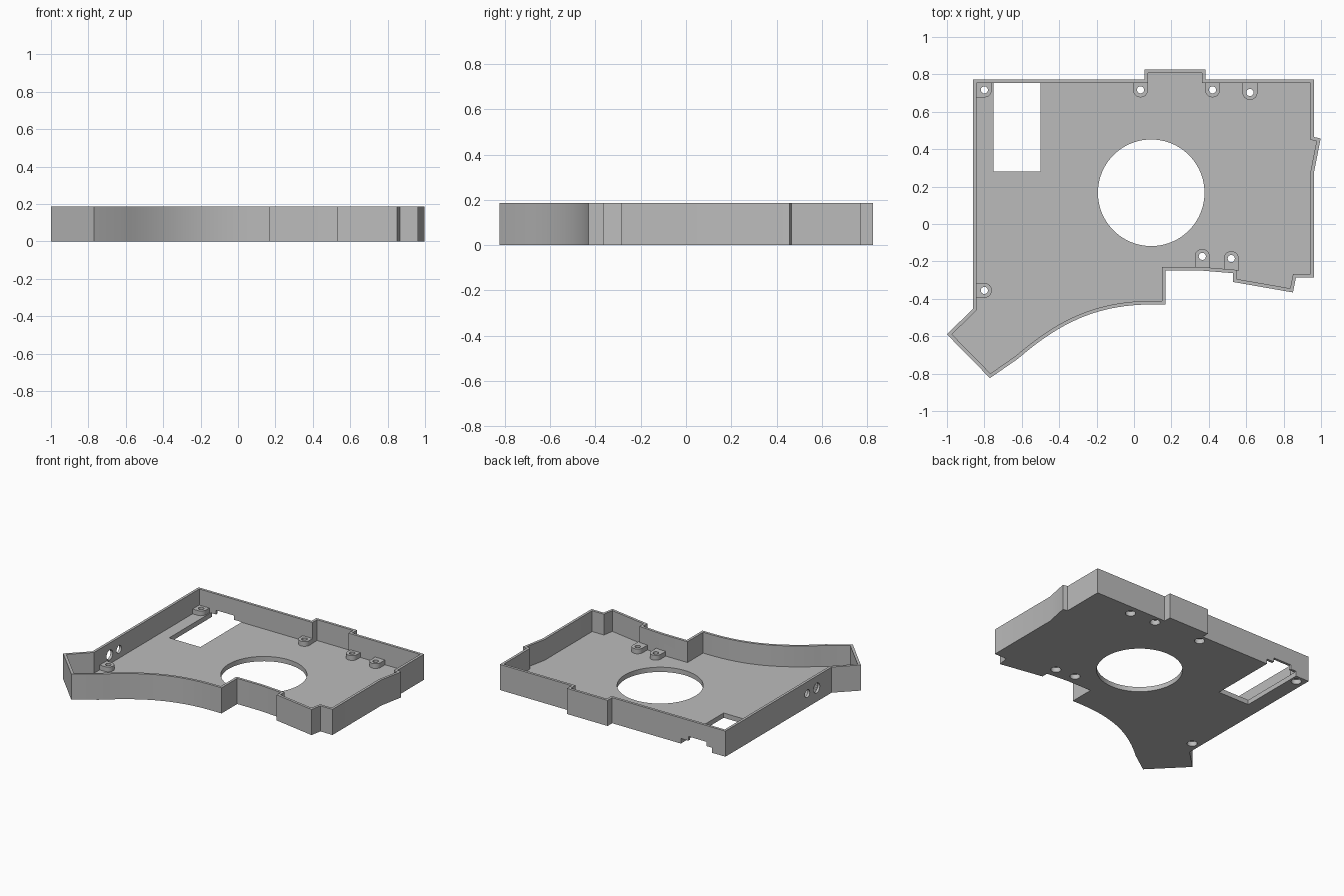
import bpy, bmesh
from math import cos, sin, pi
from mathutils import Vector, Matrix

cube = bpy.data.objects.get("Cube")
if cube:
    bpy.data.objects.remove(cube, do_unlink=True)

HEIGHT, FLOOR, PAD, WALL = 0.187, 0.035, 0.07, 0.019

grey = bpy.data.materials.new("plain grey")
grey.use_nodes = True
grey.diffuse_color = (0.5, 0.5, 0.5, 1)
grey.node_tree.nodes["Principled BSDF"].inputs["Base Color"].default_value = (0.5, 0.5, 0.5, 1)


def finish(name, bm):
    bmesh.ops.recalc_face_normals(bm, faces=bm.faces)
    mesh = bpy.data.meshes.new(name)
    bm.to_mesh(mesh)
    bm.free()
    mesh.materials.append(grey)
    obj = bpy.data.objects.new(name, mesh)
    bpy.context.collection.objects.link(obj)
    return obj


def skin(name, loops):
    """Join equal-length rings in order and cap both ends."""
    bm = bmesh.new()
    rings = [[bm.verts.new(p) for p in loop] for loop in loops]
    n = len(rings[0])
    for a, b in zip(rings, rings[1:]):
        for i in range(n):
            j = (i + 1) % n
            bm.faces.new((a[i], a[j], b[j], b[i]))
    bm.faces.new(rings[0])
    bm.faces.new(rings[-1])
    return finish(name, bm)


def at(points, z):
    return [(p[0], p[1], z) for p in points]


def prism(name, points, z0, z1):
    return skin(name, [at(points, z0), at(points, z1)])


def circle(x, y, r, n=32):
    return [(x + r * cos(2 * pi * i / n), y + r * sin(2 * pi * i / n)) for i in range(n)]


def rect(x0, x1, y0, y1):
    return [(x0, y0), (x1, y0), (x1, y1), (x0, y1)]


def inset(points, t):
    """Offset a clockwise outline inward with mitred corners."""
    pts = [Vector(p) for p in points]
    out = []
    for i, p in enumerate(pts):
        d0 = (p - pts[i - 1]).normalized()
        d1 = (pts[(i + 1) % len(pts)] - p).normalized()
        n0, n1 = Vector((d0.y, -d0.x)), Vector((d1.y, -d1.x))
        out.append(p + (n0 + n1) * t / (1 + n0.dot(n1)))
    return out


def bezier(a, b, c, d, n):
    a, b, c, d = map(Vector, (a, b, c, d))
    ts = [i / n for i in range(n + 1)]
    return [a * (1 - t) ** 3 + b * 3 * t * (1 - t) ** 2 + c * 3 * t * t * (1 - t) + d * t ** 3 for t in ts]


def combine(target, tool, operation):
    mod = target.modifiers.new(operation.title(), 'BOOLEAN')
    mod.operation, mod.solver, mod.object = operation, 'EXACT', tool
    bpy.context.view_layer.objects.active = target
    bpy.ops.object.modifier_apply(modifier=mod.name)
    bpy.data.objects.remove(tool, do_unlink=True)


# Clockwise outer outline, starting at the back corner
outline = [
    (-0.86, 0.773), (0.055, 0.773), (0.055, 0.826), (0.383, 0.826), (0.383, 0.773),
    (0.963, 0.773), (0.963, 0.465), (0.998, 0.457), (0.963, 0.28), (0.963, -0.285),
    (0.866, -0.285), (0.85, -0.366), (0.53, -0.31), (0.53, -0.263), (0.36, -0.249),
    (0.168, -0.249), (0.168, -0.43),
]
outline += bezier((0.1, -0.43), (-0.2, -0.43), (-0.4, -0.53), (-0.62, -0.72), 18)
outline += [(-0.77, -0.824), (-1.0, -0.59), (-0.86, -0.452)]

# Open tray: floor and thin wall
inner = inset(outline, WALL)
tray = skin("tray", [at(outline, 0), at(outline, HEIGHT), at(inner, HEIGHT), at(inner, FLOOR)])

# Screw pads running into the wall: centre, direction angle, reach
pads = [
    (-0.8, 0.717, pi, 0.05), (-0.8, 0.717, pi / 2, 0.045), (-0.8, -0.355, pi, 0.05),
    (0.035, 0.717, pi / 2, 0.045), (0.42, 0.717, pi / 2, 0.045), (0.62, 0.703, pi / 2, 0.06),
    (0.365, -0.173, -pi / 2, 0.065), (0.52, -0.185, -pi / 2, 0.067),
]
for x, y, angle, reach in pads:
    shape = [(0.04 * cos(pi / 2 + pi * i / 12), 0.04 * sin(pi / 2 + pi * i / 12)) for i in range(13)]
    shape += [(reach, -0.04), (reach, 0.04)]
    turn = Matrix.Rotation(angle, 2)
    shape = [turn @ Vector(p) + Vector((x, y)) for p in shape]
    combine(tray, prism("pad", shape, FLOOR / 2, PAD), 'UNION')

# Screw holes with wider recesses underneath
for x, y in sorted({(p[0], p[1]) for p in pads}):
    combine(tray, prism("recess", circle(x, y, 0.034), -0.1, FLOOR), 'DIFFERENCE')
    combine(tray, prism("screw_hole", circle(x, y, 0.019), -0.1, 0.1), 'DIFFERENCE')

# Large round opening, rectangular window and the stepped slot in the back wall
combine(tray, prism("round_opening", circle(0.092, 0.167, 0.285, 96), -0.1, 0.1), 'DIFFERENCE')
combine(tray, prism("window", rect(-0.752, -0.5, 0.28, 0.9), -0.1, FLOOR + 0.002), 'DIFFERENCE')
combine(tray, prism("slot", rect(-0.706, -0.56, 0.74, 0.9), -0.1, 0.068), 'DIFFERENCE')

# Two round ports in the side wall
for y, r in ((-0.28, 0.036), (-0.172, 0.028)):
    ring = circle(y, 0.1, r)
    port = skin("port", [[(x, p[0], p[1]) for p in ring] for x in (-0.9, -0.82)])
    combine(tray, port, 'DIFFERENCE')

# Smooth the curved walls, keep the edges crisp
bpy.ops.object.select_all(action='DESELECT')
tray.select_set(True)
bpy.context.view_layer.objects.active = tray
bpy.ops.object.shade_smooth_by_angle(angle=pi / 6)
